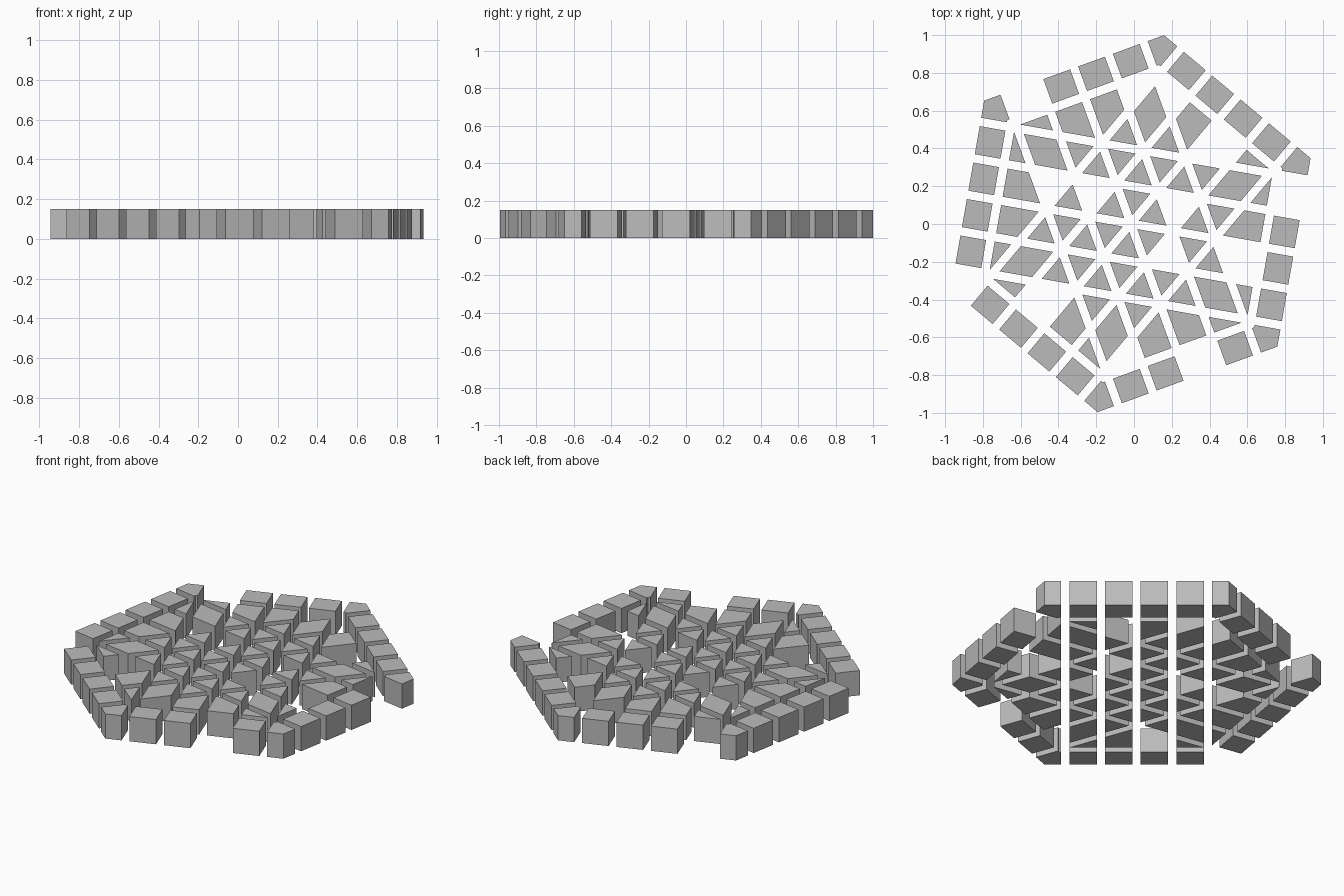
import bpy, bmesh
from math import cos, sin, radians, floor, sqrt
from mathutils import Vector

cube = bpy.data.objects.get("Cube")
if cube:
    bpy.data.objects.remove(cube, do_unlink=True)

CENTRE = Vector((-0.017, 0.002, 0))
RADIUS = 1.013          # outer hexagon corner radius
BORDER = 0.739          # apothem of the border's inner side
FIELD = 0.693           # apothem of the inner field
PITCH, GAP, HEIGHT = 0.196, 0.045, 0.15


def direction(degrees):
    return Vector((cos(radians(degrees)), sin(radians(degrees)), 0))


# Normals of the three slot families
NORMALS = [direction(20), direction(140), direction(80)]

# Tiles left out, named by their strip in each slot family
BORDER_HOLES = {(-2, 2, 2), (0, -3, -3), (2, -3, 1), (-3, 2, -3)}
FIELD_HOLES = {(2, -1, 2), (1, 2, 2), (2, 1, 2), (-2, 2, 0), (-1, 1, 0),
               (1, -1, 0), (0, -2, -1), (2, -3, -1), (-3, 0, -3), (-2, -3, -3)}

grey = bpy.data.materials.new("stone_grey")
grey.use_nodes = True
colour = (0.5, 0.5, 0.5, 1)
grey.diffuse_color = colour
grey.node_tree.nodes["Principled BSDF"].inputs["Base Color"].default_value = colour


def hexagon(bm, radius):
    return [bm.verts.new(direction(20 + 60 * k) * radius) for k in range(6)]


def in_slot(x):
    return abs(round(x)) <= 2 and abs(x - round(x)) * PITCH < GAP / 2


def cut_into_tiles(bm, name, holes):
    # Cut both sides of every slot
    for normal in NORMALS:
        for i in range(-2, 3):
            for side in (-1, 1):
                geom = bm.verts[:] + bm.edges[:] + bm.faces[:]
                bmesh.ops.bisect_plane(bm, geom=geom, dist=1e-5, plane_no=normal,
                                       plane_co=normal * (i * PITCH + side * GAP / 2))
    # Remove the slots and the missing tiles
    waste = []
    for face in bm.faces:
        offsets = [face.calc_center_median().dot(n) / PITCH for n in NORMALS]
        strip = tuple(max(-3, min(2, floor(x))) for x in offsets)
        if any(in_slot(x) for x in offsets) or strip in holes or face.calc_area() < 1e-4:
            waste.append(face)
    bmesh.ops.delete(bm, geom=waste, context='FACES')
    bmesh.ops.dissolve_limit(bm, angle_limit=0.01, verts=bm.verts[:], edges=bm.edges[:])
    for face in bm.faces:
        face.normal_update()
        if face.normal.z < 0:
            face.normal_flip()
    mesh = bpy.data.meshes.new(name)
    bm.to_mesh(mesh)
    bm.free()
    mesh.materials.append(grey)
    obj = bpy.data.objects.new(name, mesh)
    obj.location = CENTRE
    bpy.context.collection.objects.link(obj)
    # Raise the flat tiles into blocks
    solid = obj.modifiers.new("thickness", 'SOLIDIFY')
    solid.thickness = HEIGHT
    solid.offset = 1


# Border tiles: a hexagonal ring
ring = bmesh.new()
outer = hexagon(ring, RADIUS)
inner = hexagon(ring, BORDER * 2 / sqrt(3))
for k in range(6):
    n = (k + 1) % 6
    ring.faces.new((outer[k], outer[n], inner[n], inner[k]))
cut_into_tiles(ring, "border_tiles", BORDER_HOLES)

# Inner tiles: triangles and the pieces around them
field = bmesh.new()
field.faces.new(hexagon(field, FIELD * 2 / sqrt(3)))
cut_into_tiles(field, "inner_tiles", FIELD_HOLES)
